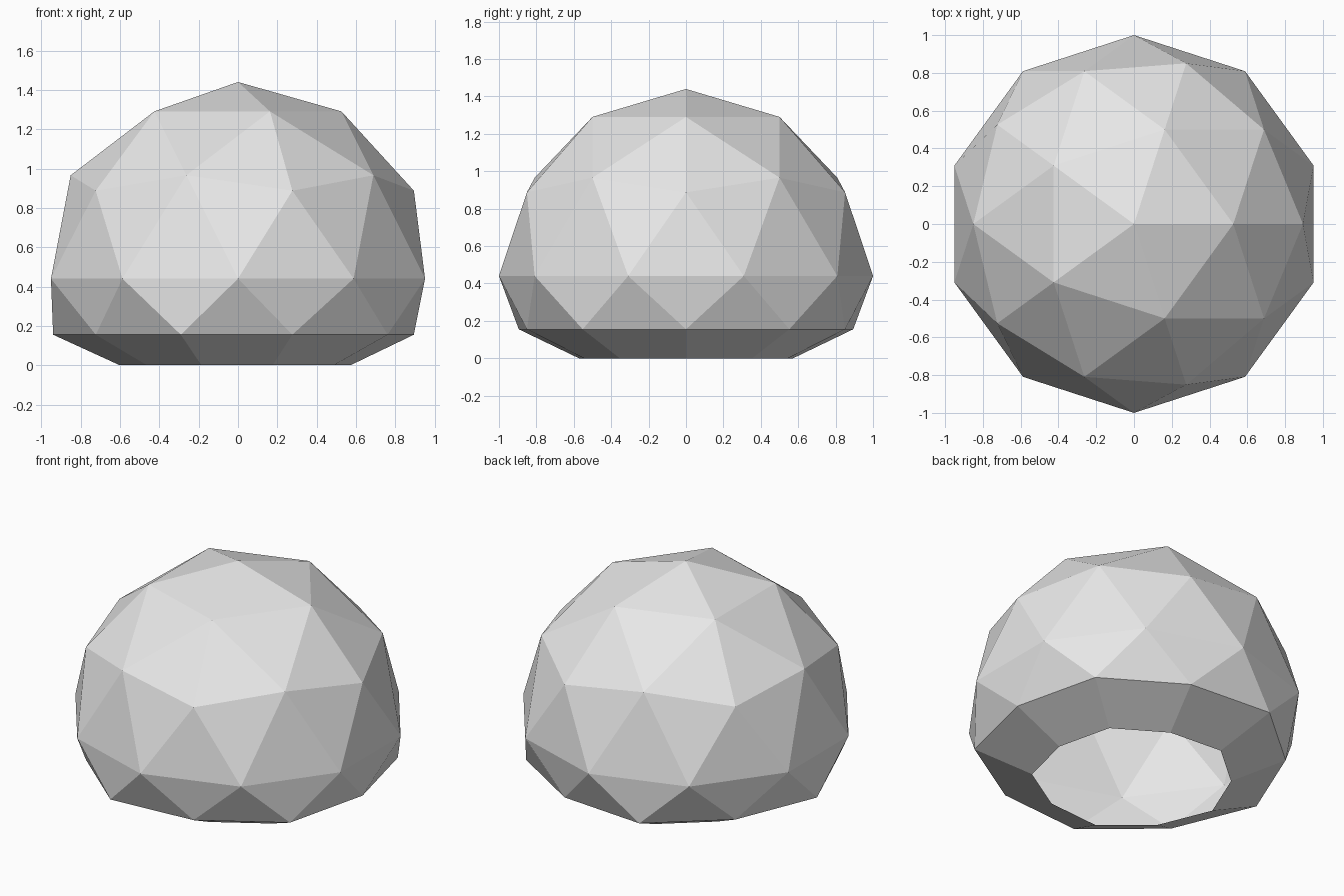
import bpy
import bmesh

cube = bpy.data.objects.get("Cube")
if cube:
    bpy.data.objects.remove(cube, do_unlink=True)

CENTRE = 0.44      # height of the widest ring
RIM = 0.155        # height of the lower rim
FLARE = 1.051      # widening of the lower rim
OPENING = 0.64     # size of the bottom opening relative to the rim

# Faceted dome: icosphere with its lower cap removed
bm = bmesh.new()
bmesh.ops.create_icosphere(bm, subdivisions=2, radius=1.0)
cap = [v for v in bm.verts if v.co.z < -0.6]
bmesh.ops.delete(bm, geom=cap, context="VERTS")
for v in bm.verts:
    v.co.z += CENTRE

# Lower rim: flattened to one level and widened
for v in bm.verts:
    if v.co.z < 0.2:
        v.co.x *= FLARE
        v.co.y *= FLARE
        v.co.z = RIM

# Inward skirt down to the open base
rim_edges = [e for e in bm.edges if e.is_boundary]
skirt = bmesh.ops.extrude_edge_only(bm, edges=rim_edges)
for v in skirt["geom"]:
    if isinstance(v, bmesh.types.BMVert):
        v.co.x *= OPENING
        v.co.y *= OPENING
        v.co.z = 0.0
bmesh.ops.recalc_face_normals(bm, faces=bm.faces[:])
for f in bm.faces:
    f.smooth = False

mesh = bpy.data.meshes.new("faceted_dome")
bm.to_mesh(mesh)
bm.free()
dome = bpy.data.objects.new("faceted_dome", mesh)
bpy.context.collection.objects.link(dome)

# Plain light grey
grey = bpy.data.materials.new("light_grey")
grey.use_nodes = True
colour = (0.8, 0.8, 0.8, 1.0)
grey.diffuse_color = colour
for node in grey.node_tree.nodes:
    if node.type == "BSDF_PRINCIPLED":
        node.inputs["Base Color"].default_value = colour
mesh.materials.append(grey)
